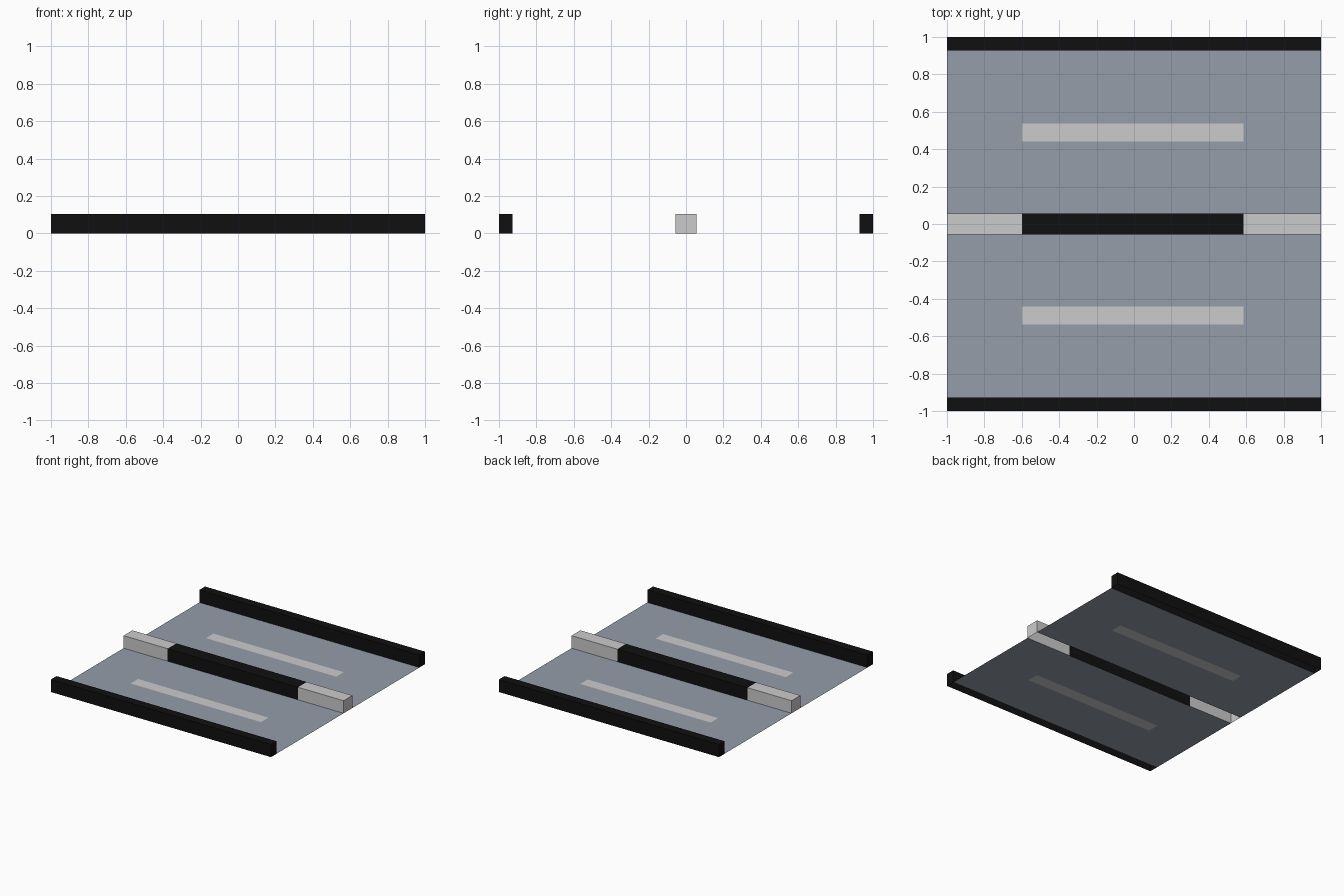
import bpy, bmesh

if "Cube" in bpy.data.objects:
    bpy.data.objects.remove(bpy.data.objects["Cube"])

H = 0.103             # kerb and median height
X0, X1 = -0.6, 0.585  # painted section along the road
MED, KERB = 0.057, 0.927
S0, S1 = 0.44, 0.537  # lane stripe edges


def material(name, rgb):
    m = bpy.data.materials.new(name)
    m.diffuse_color = (*rgb, 1)
    m.use_nodes = True
    m.node_tree.nodes["Principled BSDF"].inputs["Base Color"].default_value = m.diffuse_color
    return m


asphalt = material("asphalt", (0.30, 0.34, 0.40))
black = material("black_paint", (0.005, 0.005, 0.005))


def make(name, quads, mat=None):
    """Object from a list of quads, with shared corners merged."""
    bm = bmesh.new()
    for q in quads:
        bm.faces.new([bm.verts.new(p) for p in q])
    bmesh.ops.remove_doubles(bm, verts=bm.verts, dist=1e-5)
    me = bpy.data.meshes.new(name)
    bm.to_mesh(me)
    bm.free()
    ob = bpy.data.objects.new(name, me)
    bpy.context.collection.objects.link(ob)
    if mat:
        me.materials.append(mat)
    return ob


def flat(x0, x1, y0, y1, z=0):
    return [(x0, y0, z), (x1, y0, z), (x1, y1, z), (x0, y1, z)]


def shell(x0, x1, y0, y1, left=True, right=True):
    """Hollow raised strip, open underneath, with optional end caps."""
    def wall(a, b):
        return [(*a, 0), (*b, 0), (*b, H), (*a, H)]
    q = [flat(x0, x1, y0, y1, H),
         wall((x0, y0), (x1, y0)), wall((x1, y1), (x0, y1))]
    if left:
        q.append(wall((x0, y1), (x0, y0)))
    if right:
        q.append(wall((x1, y0), (x1, y1)))
    return q


for side, s in (("front", -1), ("back", 1)):
    def span(a, b):
        return sorted((s * a, s * b))

    # Road lane with an opening for the flush stripe
    make(side + "_lane", [
        flat(-1, 1, *span(MED, S0)), flat(-1, 1, *span(S1, KERB)),
        flat(-1, X0, *span(S0, S1)), flat(X1, 1, *span(S0, S1))], asphalt)
    # Lane stripe
    make(side + "_lane_stripe", [flat(X0, X1, *span(S0, S1))])
    # Outer kerb
    make(side + "_kerb", shell(-1, 1, *span(KERB, 1)), black)

# Raised median in three sections
make("median_left", shell(-1, X0, -MED, MED, right=False))
make("median_middle", shell(X0, X1, -MED, MED, False, False), black)
make("median_right", shell(X1, 1, -MED, MED, left=False))
